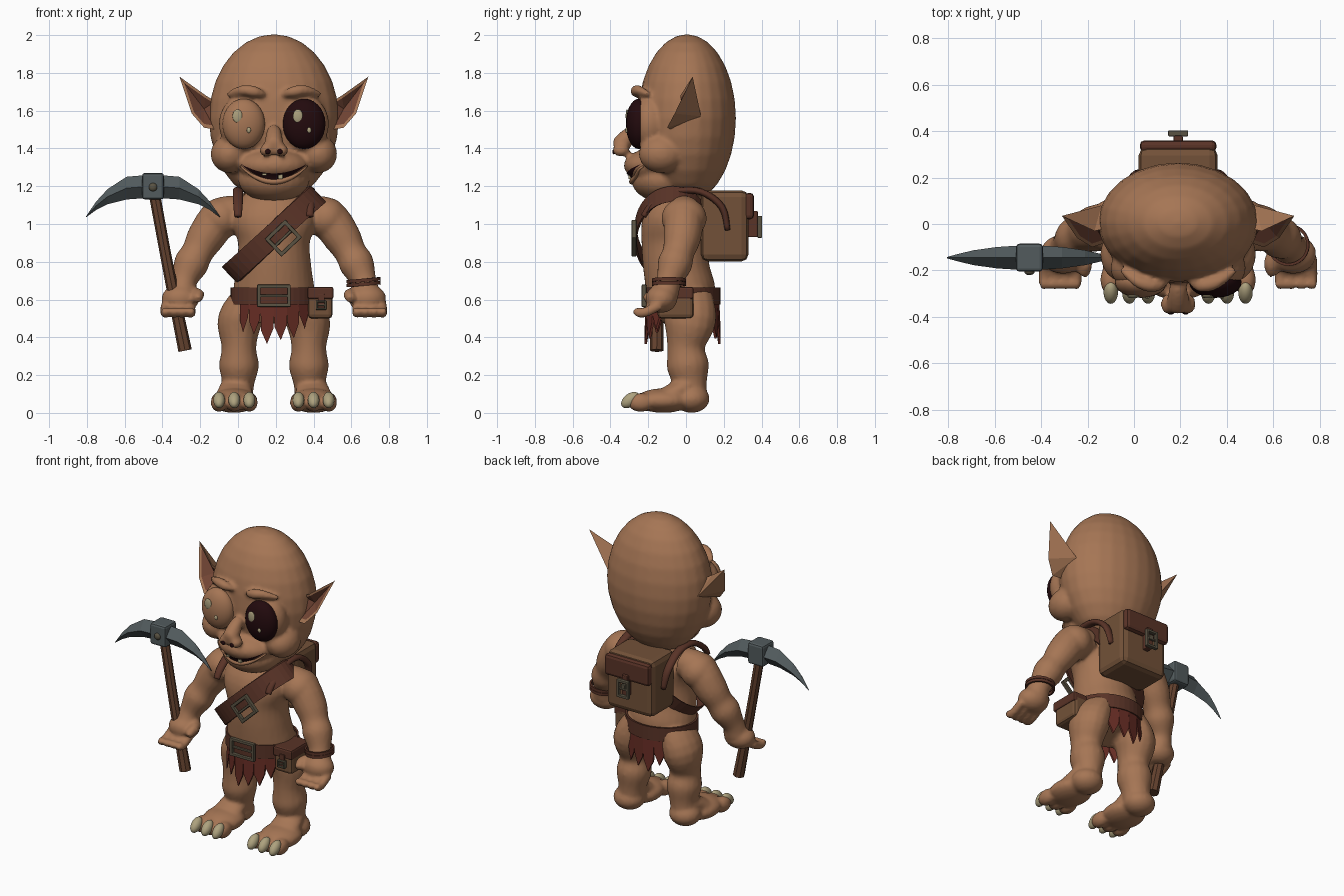
import bpy, bmesh, math
from mathutils import Vector, Matrix
from mathutils.bvhtree import BVHTree

if "Cube" in bpy.data.objects:
    bpy.data.objects.remove(bpy.data.objects["Cube"])

SHIFT = Vector((0.19, 0, 0))  # the figure stands beside its tool, off centre
X, Y, Z = Vector((1, 0, 0)), Vector((0, 1, 0)), Vector((0, 0, 1))


def material(name, *rgb):
    m = bpy.data.materials.new(name)
    m.use_nodes = True
    m.diffuse_color = (*rgb, 1)
    m.node_tree.nodes["Principled BSDF"].inputs["Base Color"].default_value = (*rgb, 1)
    return m


SKIN = material("skin", 0.38, 0.18, 0.09)
EAR = material("inner ear", 0.17, 0.06, 0.035)
CLOTH = material("red cloth", 0.13, 0.025, 0.017)
LEATHER = material("dark leather", 0.1, 0.033, 0.02)
CANVAS = material("pack leather", 0.17, 0.083, 0.04)
STEEL = material("steel", 0.085, 0.105, 0.11)
BRONZE = material("bronze", 0.1, 0.085, 0.055)
NAIL = material("nail", 0.42, 0.36, 0.21)
DARK = material("dark eye", 0.016, 0.003, 0.004)
WOOD = material("wood", 0.13, 0.055, 0.028)


def make(name, bm, *mats, smooth=True, voxel=0):
    bmesh.ops.recalc_face_normals(bm, faces=bm.faces)
    bmesh.ops.translate(bm, vec=SHIFT, verts=bm.verts)
    for f in bm.faces:
        f.smooth = smooth
    me = bpy.data.meshes.new(name)
    bm.to_mesh(me)
    bm.free()
    for m in mats:
        me.materials.append(m)
    ob = bpy.data.objects.new(name, me)
    bpy.context.scene.collection.objects.link(ob)
    if voxel:
        r = ob.modifiers.new("fuse", "REMESH")
        r.mode, r.voxel_size, r.use_smooth_shade = "VOXEL", voxel, True
        s = ob.modifiers.new("soften", "SMOOTH")
        s.factor, s.iterations = 0.5, 4
    return ob


def loft(bm, rings, closed=False):
    vs = [[bm.verts.new(p) for p in ring] for ring in rings]
    n = len(vs[0])
    for a, b in zip(vs, vs[1:] + vs[:1] if closed else vs[1:]):
        for i in range(n):
            j = (i + 1) % n
            bm.faces.new((a[i], a[j], b[j], b[i]))
    if not closed:
        bm.faces.new(vs[0])
        bm.faces.new(vs[-1])


def tube(bm, rows, ref=Y, n=16, steps=4):
    """Rows are x, y, z, and one or two radii, joined by a smooth path."""
    rows = [Vector((*r, r[3])) if len(r) == 4 else Vector(r) for r in rows]
    ext = [rows[0]] + rows + [rows[-1]]
    path = []
    for a, b, c, d in zip(ext, ext[1:], ext[2:], ext[3:]):
        for k in range(steps):
            t = k / steps
            path.append(b + (c - a) * t / 2 + (a * 2 - b * 5 + c * 4 - d) * t * t / 2
                        + (b * 3 - a - c * 3 + d) * t ** 3 / 2)
    path.append(rows[-1])
    rings = []
    for i, p in enumerate(path):
        d = (path[min(i + 1, len(path) - 1)] - path[max(i - 1, 0)])
        t = Vector(d[:3]).normalized()
        u = t.cross(ref).normalized()
        v = u.cross(t)
        turns = [math.tau * k / n for k in range(n)]
        rings.append([Vector(p[:3]) + u * p[3] * math.cos(a) + v * p[4] * math.sin(a) for a in turns])
    loft(bm, rings)


def ball(bm, c, r, rot=None):
    m = Matrix.Translation(c) @ (rot or Matrix()) @ Matrix.Diagonal((*r, 1))
    bmesh.ops.create_uvsphere(bm, u_segments=24, v_segments=14, radius=1, matrix=m)


def box(bm, c, size, bevel=0.006, rot=None):
    m = Matrix.Translation(c) @ (rot or Matrix()) @ Matrix.Diagonal((*size, 1))
    vs = bmesh.ops.create_cube(bm, size=1, matrix=m)["verts"]
    edges = list({e for v in vs for e in v.link_edges})
    bmesh.ops.bevel(bm, geom=edges, offset=bevel, segments=2, affect="EDGES", profile=0.5)


def box_part(name, mat, c, size, bevel=0.006, rot=None):
    bm = bmesh.new()
    box(bm, c, size, bevel, rot)
    return make(name, bm, mat, smooth=False)


def buckle(name, c, w, h, bar=0.018, rot=None):
    bm, rot = bmesh.new(), rot or Matrix()
    c = Vector(c)
    for s in (-1, 1):
        box(bm, c + rot @ Vector((s * w / 2, 0, 0)), (bar, 0.025, h + bar), 0.004, rot)
        box(bm, c + rot @ Vector((0, 0, s * h / 2)), (w, 0.025, bar), 0.004, rot)
    box(bm, c, (w, 0.015, bar * 0.7), 0.003, rot)
    make(name, bm, BRONZE, smooth=False)


def band(name, mat, c, rx, ry, width, thick, slope=0):
    """A flat strap round the body, tilted by slope."""
    bm, rings = bmesh.new(), []
    side = Vector((-slope, 0, 1)).normalized() * width / 2
    for k in range(40):
        a = math.tau * k / 40
        p = Vector(c) + Vector((rx * math.cos(a), ry * math.sin(a), slope * rx * math.cos(a)))
        out = Vector((math.cos(a) / rx, math.sin(a) / ry, 0)).normalized() * thick
        rings.append([p - side, p + side, p + side + out, p - side + out])
    loft(bm, rings, closed=True)
    make(name, bm, mat, smooth=False)


# Body: torso, arms, hands, legs and feet fused together
bm = bmesh.new()
tube(bm, [(0, 0, 1.24, .1, .1), (0, -.03, 1.13, .17, .13), (0, -.06, 1.02, .225, .17),
          (0, -.06, .9, .19, .175), (0, -.05, .76, .2, .175), (0, -.02, .62, .215, .18),
          (0, .01, .5, .17, .13)], n=28)
for s in (-1, 1):
    tube(bm, [(s * .17, -.01, 1.06, .09), (s * .28, -.01, 1.035, .105), (s * .36, -.02, .93, .1),
              (s * .405, -.04, .85, .085), (s * .44, -.06, .785, .092), (s * .475, -.09, .7, .068),
              (s * .485, -.11, .64, .075)])
    ball(bm, (s * .28, -.01, 1.03), (.11, .12, .11))
    ball(bm, (s * .495, -.13, .605), (.1, .085, .075))
    for k in range(4):
        x = s * (.44 + .045 * k)
        tube(bm, [(x, -.14, .57, .026), (x, -.21, .535, .027), (x, -.25, .53, .026), (x, -.27, .55, .02)], ref=X, n=10)
    tube(bm, [(s * .43, -.1, .63, .035), (s * .4, -.17, .625, .033), (s * .41, -.22, .6, .024)], ref=X, n=10)
    tube(bm, [(s * .12, .01, .62, .09, .13), (s * .18, .02, .49, .118, .14), (s * .185, 0, .35, .092, .1),
              (s * .185, .01, .25, .106, .112), (s * .19, .02, .15, .085, .09), (s * .2, .02, .06, .09, .09)])
    ball(bm, (s * .205, .03, .075), (.1, .095, .075))
    ball(bm, (s * .21, -.12, .065), (.125, .15, .065))
    tube(bm, [(s * .2, .02, .15, .08, .06), (s * .21, -.1, .09, .1, .05), (s * .21, -.18, .06, .1, .04)], ref=Z)
    for k in (-1, 0, 1):
        ball(bm, (s * (.21 + .08 * k), -.24, .055), (.045, .07, .05))
make("body", bm, SKIN, voxel=.012)

# Toenails
bm = bmesh.new()
for s in (-1, 1):
    for k in (-1, 0, 1):
        ball(bm, (s * (.21 + .08 * k), -.295, .068), (.031, .055, .034), Matrix.Rotation(.65, 4, "X"))
make("toenails", bm, NAIL)

# Head with jaw, cheeks, eye sockets, nose and brows
bm = bmesh.new()
ball(bm, (0, .005, 1.56), (.345, .26, .445))
ball(bm, (0, -.12, 1.235), (.19, .17, .12))
ball(bm, (0, -.17, 1.31), (.19, .16, .09))
tube(bm, [(0, -.26, 1.5, .035), (0, -.31, 1.46, .045), (0, -.355, 1.41, .05), (0, -.38, 1.4, .035)], ref=X)
for s in (-1, 1):
    ball(bm, (s * .235, -.13, 1.37), (.1, .12, .1))
    ball(bm, (s * .16, -.19, 1.53), (.132, .1, .152))
    ball(bm, (s * .042, -.345, 1.39), (.034, .045, .033))
    tube(bm, [(s * .05, -.25, 1.685, .012), (s * .1, -.265, 1.7, .03), (s * .17, -.25, 1.708, .027),
              (s * .25, -.195, 1.685, .012)], ref=Z, n=12)
head = make("head", bm, SKIN, voxel=.013)
bpy.context.view_layer.update()
tree = BVHTree.FromObject(head, bpy.context.evaluated_depsgraph_get())


def on_face(x, z, lift=.006):
    hit = tree.ray_cast(Vector((x, -1, z)) + SHIFT, Y)[0]
    return hit - SHIFT - Y * lift


# Mouth, lip, teeth and nostrils laid on the face
bm, rows, lip = bmesh.new(), [], []
for k in range(25):
    t = k / 12 - 1
    top, drop = 1.268 + .05 * t * t, .032 * (1 - t * t)
    rows.append([bm.verts.new(on_face(.175 * t, top - drop * j / 3)) for j in range(4)])
    lip.append((*on_face(.175 * t, top - drop - .012, 0), .005 + .01 * (1 - t * t)))
for a, b in zip(rows, rows[1:]):
    for j in range(3):
        bm.faces.new((a[j], b[j], b[j + 1], a[j + 1]))
make("mouth", bm, DARK)
bm = bmesh.new()
tube(bm, lip, ref=Z, n=8, steps=1)
make("lower_lip", bm, SKIN)
bm = bmesh.new()
for x, z in ((.035, 1.25), (-.05, 1.262)):
    box(bm, on_face(x, z), (.024, .016, .024 if x > 0 else .012), .003)
make("teeth", bm, NAIL, smooth=False)
bm = bmesh.new()
for s in (-1, 1):
    ball(bm, on_face(s * .032, 1.383, 0), (.014, .008, .014))
make("nostrils", bm, DARK)

# Eyes: the right one is clouded over, both carry pale glints
for s, side, mat in ((-1, "right", SKIN), (1, "left", DARK)):
    bm = bmesh.new()
    ball(bm, (s * .16, -.25, 1.53), (.113, .068, .133))
    make(side + "_eye", bm, mat)
    bm = bmesh.new()
    for dx, dz, r in ((-.033, .042, .026), (.027, -.033, .011)):
        y = -.25 - .068 * math.sqrt(1 - (dx / .113) ** 2 - (dz / .133) ** 2)
        ball(bm, (s * .16 + dx, y, 1.53 + dz), (r, .008, r * 1.35))
    make(side + "_eye_glints", bm, NAIL)

# Pointed ears with a darker hollow
for s, side in ((-1, "right"), (1, "left")):
    bm = bmesh.new()
    rim = [Vector(p) for p in ((.31, -.08, 1.5), (.37, -.1, 1.51), (.435, -.06, 1.585),
                               (.5, .035, 1.78), (.36, -.03, 1.68), (.31, -.02, 1.65))]
    hollow, back = Vector((.37, .01, 1.61)), Vector((.33, .08, 1.57))
    flip = lambda p: bm.verts.new((p.x * s, p.y, p.z))
    outer = [flip(p) for p in rim]
    inner = [flip(p.lerp(hollow, .2) - Y * .006) for p in rim]
    h, b = flip(hollow), flip(back)
    for i in range(len(rim)):
        j = (i + 1) % len(rim)
        bm.faces.new((outer[i], outer[j], b))
        bm.faces.new((outer[i], outer[j], inner[j], inner[i]))
        bm.faces.new((inner[i], inner[j], h)).material_index = 1
    make(side + "_ear", bm, SKIN, EAR, smooth=False)

# Belt, chest strap and their buckles
band("belt", LEATHER, (0, -.018, .62), .218, .188, .09, .012)
buckle("belt_buckle", (0, -.222, .62), .16, .1)
band("chest_strap", LEATHER, (0, -.07, .945), .225, .19, .115, .012, slope=.95)
buckle("chest_buckle", (.05, -.275, .925), .13, .11, .02, Matrix.Rotation(-.76, 4, "Y"))

# Ragged loincloth strips, front and back
bm = bmesh.new()
for face in (-1, 1):
    for k in range(6):
        a = (k - 2.5) * .33
        tip = .35 + .03 * abs(k - 2.5) + .02 * (k % 2)
        pts = []
        for da, z, out in ((-.18, .6, 1), (.18, .6, 1), (.15, tip + .08, 1.04), (0, tip, 1.05), (-.15, tip + .07, 1.03)):
            pts.append(Vector((.212 * out * math.sin(a + da), -.018 + face * .182 * out * math.cos(a + da), z)))
        loft(bm, [pts, [p + Y * face * .012 for p in pts]])
make("loincloth", bm, CLOTH, smooth=False)

# Hip pouch
box_part("pouch", CANVAS, (.245, -.055, .575), (.13, .19, .15), .02)
box_part("pouch_flap", LEATHER, (.247, -.06, .635), (.138, .2, .065), .012)
box_part("pouch_tab", LEATHER, (.25, -.162, .59), (.035, .012, .08), .003)
buckle("pouch_buckle", (.25, -.168, .57), .045, .04, .01)

# Backpack with flap, clasp and shoulder straps
box_part("backpack", CANVAS, (0, .205, .99), (.34, .25, .375), .035)
box_part("backpack_flap", LEATHER, (0, .335, 1.095), (.33, .05, .14), .02)
box_part("backpack_tab", LEATHER, (0, .355, 1.0), (.04, .05, .14), .006)
box_part("backpack_clasp_stem", BRONZE, (0, .375, 1.0), (.03, .04, .03), .004)
buckle("backpack_buckle", (0, .39, .985), .07, .1, .016)
for s, side in ((-1, "right"), (1, "left")):
    bm = bmesh.new()
    tube(bm, [(s * .17, .22, .97, .015, .024), (s * .19, .19, 1.09, .018, .026), (s * .19, .08, 1.17, .018, .028),
              (s * .19, -.06, 1.17, .018, .028), (s * .19, -.18, 1.1, .018, .026), (s * .19, -.225, 1.04, .015, .02)],
         ref=X, n=10)
    make(side + "_shoulder_strap", bm, LEATHER)

# Bracelet on the left wrist
for k, z in enumerate((.682, .702)):
    band("bracelet_%d" % (k + 1), LEATHER, (.475, -.09, z), .078, .078, .018, .012, slope=.1)

# Pickaxe: grooved handle, socket, two tapering points and a rivet
bm = bmesh.new()
tube(bm, [(-.47, -.155, .33, .036), (-.56, -.15, .77, .03), (-.64, -.145, 1.2, .03)], n=8)
make("pickaxe_handle", bm, WOOD, smooth=False)
bm, rings = bmesh.new(), []
half = [(.355, 1.04, 1.035, .003), (.3, 1.12, 1.075, .018), (.24, 1.185, 1.105, .032), (.14, 1.25, 1.13, .046)]
for x, top, low, w in [(-a, *r) for a, *r in half] + [(0, 1.262, 1.14, .055)] + half[::-1]:
    mid = (top + low) / 2
    rings.append([(x - .64, -.145 + dy, z) for dy, z in ((0, top), (w, mid), (0, low), (-w, mid))])
loft(bm, rings)
make("pickaxe_points", bm, STEEL, smooth=False)
box_part("pickaxe_socket", STEEL, (-.64, -.145, 1.2), (.115, .12, .14), .014)
bm = bmesh.new()
ball(bm, (-.64, -.205, 1.195), (.022, .015, .022))
make("pickaxe_rivet", bm, BRONZE)
